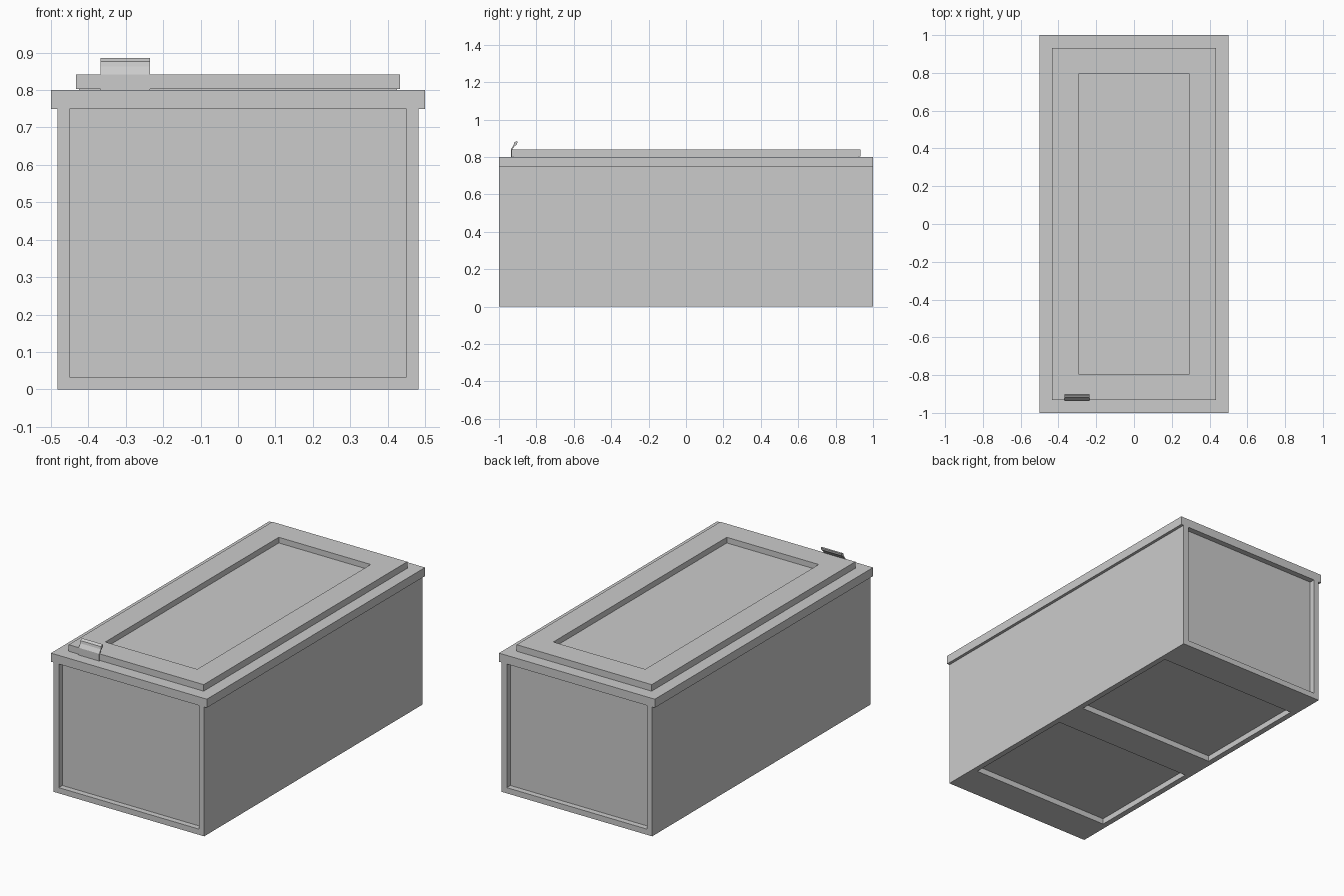
import bpy
import bmesh

cube = bpy.data.objects.get("Cube")
if cube:
    bpy.data.objects.remove(cube, do_unlink=True)

RECESS = 0.033

grey = bpy.data.materials.new("plain grey")
grey.use_nodes = True
colour = (0.6, 0.6, 0.6, 1)
grey.diffuse_color = colour
grey.node_tree.nodes["Principled BSDF"].inputs["Base Color"].default_value = colour


def prism(name, profile, axis, start, end):
    """Extrude a closed profile along y (points are x, z) or x (points are y, z)."""
    bm = bmesh.new()
    verts = [bm.verts.new((u, start, v) if axis == "y" else (start, u, v))
             for u, v in profile]
    face = bm.faces.new(verts)
    new = bmesh.ops.extrude_face_region(bm, geom=[face])["geom"]
    moved = [g for g in new if isinstance(g, bmesh.types.BMVert)]
    length = end - start
    bmesh.ops.translate(bm, verts=moved,
                        vec=(0, length, 0) if axis == "y" else (length, 0, 0))
    bmesh.ops.recalc_face_normals(bm, faces=bm.faces)
    mesh = bpy.data.meshes.new(name)
    bm.to_mesh(mesh)
    bm.free()
    mesh.materials.append(grey)
    obj = bpy.data.objects.new(name, mesh)
    bpy.context.collection.objects.link(obj)
    return obj


def box(name, x, y, z):
    profile = [(x[0], z[0]), (x[1], z[0]), (x[1], z[1]), (x[0], z[1])]
    return prism(name, profile, "y", *y)


def cut(target, x, y, z):
    """Carve a rectangular recess out of the target."""
    cutter = box("recess_cutter", x, y, z)
    cutter.hide_render = True
    mod = target.modifiers.new("recess", "BOOLEAN")
    mod.operation = "DIFFERENCE"
    mod.solver = "EXACT"
    mod.object = cutter
    bpy.context.view_layer.objects.active = target
    bpy.ops.object.modifier_apply(modifier=mod.name)
    bpy.data.objects.remove(cutter, do_unlink=True)


# Chest body: straight sides with an overhanging rim along both long edges
half = [(0.483, 0), (0.483, 0.75), (0.5, 0.75), (0.5, 0.8)]
body = prism("chest_body", half + [(-x, z) for x, z in reversed(half)], "y", -1, 1)

# Sunken end panels, and two sunken panels underneath
panel = (-0.45, 0.45)
for side in (-1, 1):
    cut(body, panel, sorted((side * (1 - RECESS), side * 1.1)), (0.033, 0.75))
    cut(body, panel, sorted((side * 0.1, side * 0.8)), (-0.1, RECESS))

# Lid slab with a sunken top panel, resting on a thin seam
lid = box("lid", (-0.433, 0.433), (-0.933, 0.933), (0.803, 0.841))
cut(lid, (-0.295, 0.295), (-0.795, 0.795), (0.841 - RECESS, 0.9))
box("lid_seam", (-0.425, 0.425), (-0.925, 0.925), (0.8, 0.803))

# Latch: plate on the lid edge, bent back over it and ending in a thicker lip
latch = [(-0.936, 0.8), (-0.936, 0.842), (-0.922, 0.863), (-0.919, 0.877),
         (-0.905, 0.886), (-0.901, 0.882), (-0.904, 0.868), (-0.916, 0.858),
         (-0.93, 0.84), (-0.93, 0.8)]
prism("latch", latch, "x", -0.367, -0.235)
